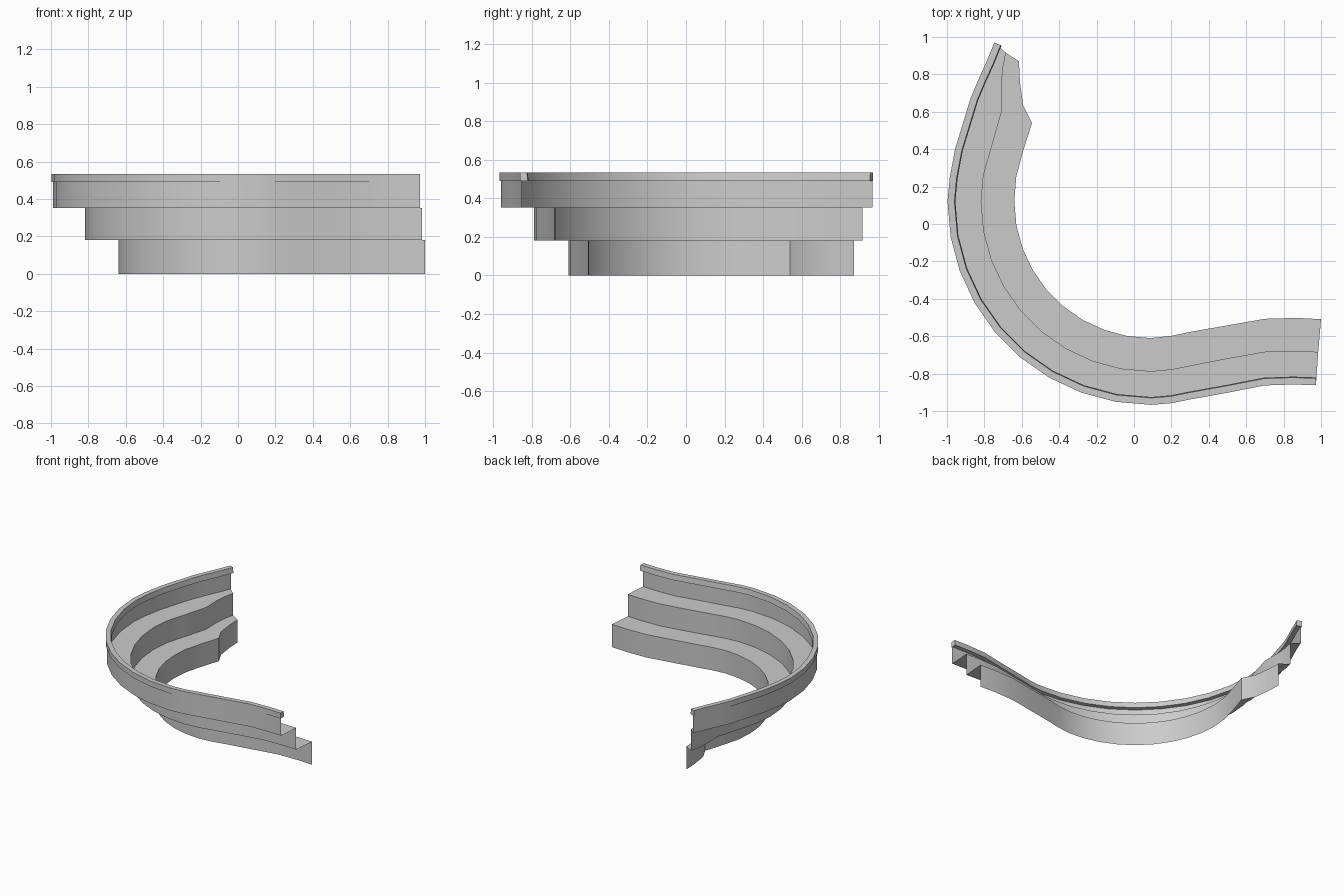
import bpy, bmesh
from math import cos, sin, radians
from mathutils import Vector

if "Cube" in bpy.data.objects:
    bpy.data.objects.remove(bpy.data.objects["Cube"])

CX, CY = 0.09, 0.12                      # centre of the quarter-circle bend
Z1, Z2, Z_RIM, Z_TOP = 0.18, 0.352, 0.49, 0.533


def plan(start, radius, end):
    """Plan curve: free start, quarter-circle bend, free end."""
    arc = [(CX + radius * cos(radians(a)), CY + radius * sin(radians(a)))
           for a in range(180, 271, 10)]
    return [Vector(p) for p in start + arc + end]


def offset(curve, d):
    """Shift a plan curve towards the inside of the bend."""
    out = []
    for i, p in enumerate(curve):
        t = (curve[min(i + 1, len(curve) - 1)] - curve[max(i - 1, 0)]).normalized()
        out.append(p + Vector((-t.y, t.x)) * d)
    return out


def loft(name, rails, closed=False):
    """Skin a surface across (curve, height) rails; closed makes a capped bar."""
    bm = bmesh.new()
    rows = [[bm.verts.new((p.x, p.y, z)) for p in curve] for curve, z in rails]
    pairs = list(zip(rows, rows[1:]))
    if closed:
        pairs.append((rows[-1], rows[0]))
    for a, b in pairs:
        for i in range(len(a) - 1):
            bm.faces.new((a[i], b[i], b[i + 1], a[i + 1]))
    if closed:
        bm.faces.new([r[0] for r in rows])
        bm.faces.new([r[-1] for r in rows])
        bmesh.ops.recalc_face_normals(bm, faces=bm.faces)
    mesh = bpy.data.meshes.new(name)
    bm.to_mesh(mesh)
    bm.free()
    obj = bpy.data.objects.new(name, mesh)
    bpy.context.collection.objects.link(obj)
    bpy.ops.object.select_all(action='DESELECT')
    obj.select_set(True)
    bpy.context.view_layer.objects.active = obj
    bpy.ops.object.shade_smooth_by_angle(angle=radians(30))
    return obj


# Plan curves of the three tiers
low = plan([(-0.615, 0.87), (-0.61, 0.76), (-0.593, 0.635), (-0.545, 0.54),
            (-0.593, 0.39), (-0.63, 0.25)], 0.73,
           [(0.2, -0.598), (0.3, -0.577), (0.5, -0.542), (0.7, -0.507),
            (0.87, -0.502), (1.0, -0.509)])
mid = plan([(-0.685, 0.915), (-0.70, 0.84), (-0.708, 0.75), (-0.705, 0.61),
            (-0.765, 0.40), (-0.805, 0.26)], 0.907,
           [(0.2, -0.777), (0.3, -0.757), (0.5, -0.718), (0.7, -0.683),
            (0.87, -0.678), (0.985, -0.684)])
outer = plan([(-0.747, 0.97), (-0.79, 0.865), (-0.833, 0.77), (-0.873, 0.675),
              (-0.957, 0.40), (-0.985, 0.25)], 1.087,
             [(0.2, -0.958), (0.3, -0.938), (0.5, -0.902), (0.7, -0.863),
              (0.85, -0.858), (0.973, -0.862)])
wall = offset(outer, 0.008)

# Open stepped sheet: riser, tread, riser, tread, upper wall
loft("stepped_wall", [(low, 0), (low, Z1), (mid, Z1), (mid, Z2),
                      (wall, Z2), (wall, Z_TOP - 0.01)])

# Rim bar along the top edge
loft("top_rim", [(outer, Z_RIM), (outer, Z_TOP),
                 (offset(outer, 0.037), Z_TOP), (offset(outer, 0.042), Z_RIM)],
     closed=True)
